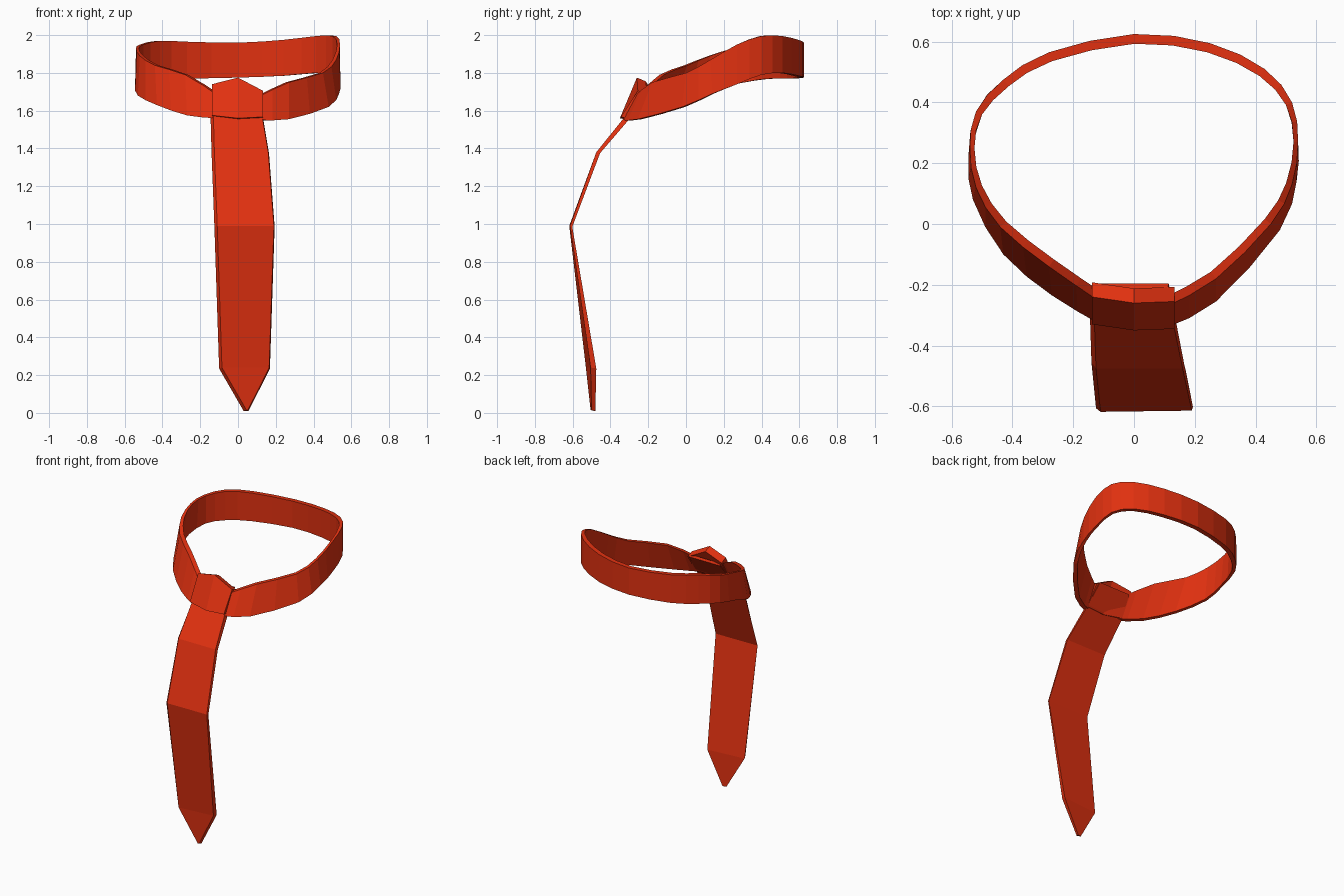
import bpy
import bmesh
from mathutils import Vector

cube = bpy.data.objects.get("Cube")
if cube:
    bpy.data.objects.remove(cube, do_unlink=True)

# Single cloth colour
red = bpy.data.materials.new("red cloth")
red.use_nodes = True
colour = (0.75, 0.03, 0.005, 1)
red.diffuse_color = colour
red.node_tree.nodes["Principled BSDF"].inputs["Base Color"].default_value = colour


def loft(name, rings):
    """Skin a row of four-cornered rings and cap both ends."""
    bm = bmesh.new()
    rows = [[bm.verts.new(point) for point in ring] for ring in rings]
    for a, b in zip(rows, rows[1:]):
        for i in range(len(a)):
            j = (i + 1) % len(a)
            bm.faces.new((a[i], a[j], b[j], b[i]))
    bm.faces.new(rows[0])
    bm.faces.new(rows[-1])
    bmesh.ops.recalc_face_normals(bm, faces=bm.faces)
    mesh = bpy.data.meshes.new(name)
    bm.to_mesh(mesh)
    bm.free()
    mesh.materials.append(red)
    obj = bpy.data.objects.new(name, mesh)
    bpy.context.collection.objects.link(obj)
    return obj


def smooth_path(points):
    """Add one curved midpoint to every span of the path."""
    result = []
    last = len(points) - 1
    for i in range(last):
        before, a = points[max(i - 1, 0)], points[i]
        b, after = points[i + 1], points[min(i + 2, last)]
        result += [a, (a + b) * 0.5625 - (before + after) * 0.0625]
    return result + [points[last]]


# Collar band: outer upper and lower edges, from the right of the knot around the neck
upper_edge = [
    (-.12, -.25, 1.69), (-.28, -.14, 1.79), (-.44, -.01, 1.84), (-.52, .12, 1.89),
    (-.54, .25, 1.93), (-.52, .37, 1.95), (-.43, .475, 1.97), (-.28, .565, 1.965),
    (0, .625, 1.96), (.25, .595, 1.975), (.43, .51, 1.995), (.52, .4, 1.995),
    (.54, .27, 1.95), (.52, .13, 1.87), (.45, 0, 1.8), (.27, -.18, 1.75),
    (.12, -.265, 1.68)]
lower_edge = [
    (-.12, -.325, 1.56), (-.27, -.235, 1.575), (-.43, -.1, 1.63), (-.53, .08, 1.68),
    (-.545, .22, 1.73), (-.52, .37, 1.76), (-.43, .475, 1.77), (-.28, .565, 1.77),
    (0, .625, 1.775), (.25, .595, 1.785), (.43, .51, 1.8), (.52, .4, 1.79),
    (.54, .27, 1.74), (.535, .14, 1.69), (.48, -.02, 1.62), (.27, -.255, 1.555),
    (.12, -.335, 1.55)]
upper = smooth_path([Vector(p) for p in upper_edge])
lower = smooth_path([Vector(p) for p in lower_edge])

band_rings = []
for i, (top, bottom) in enumerate(zip(upper, lower)):
    along = upper[min(i + 1, len(upper) - 1)] - upper[max(i - 1, 0)]
    inward = Vector((along.y, -along.x, 0)).normalized()
    inward *= 0.015 + 0.017 * abs(inward.y)
    band_rings.append([top, bottom, bottom + inward, top + inward])
loft("collar_band", band_rings)

# Knot: leaning block with a peaked top, lofted from side to side
knot_rings = []
for x, front_y, low, high in ((-.138, -.33, 1.575, 1.74),
                              (0, -.35, 1.56, 1.775),
                              (.133, -.345, 1.567, 1.705)):
    knot_rings.append([
        (x, front_y, low),
        (x, front_y + 0.09, high),
        (x, front_y + 0.138, high - 0.02),
        (x, front_y + 0.05, low - 0.01)])
loft("knot", knot_rings)

# Blade: tapered hanging strip, slightly twisted, ending in a point
blade_rings = []
for z, y, left, right, depth, twist in (
        (1.7, -.22, -.11, .11, .025, 0),
        (1.56, -.33, -.13, .13, .03, 0),
        (1.38, -.475, -.125, .16, .02, 0),
        (.99, -.618, -.11, .19, .012, .004),
        (.24, -.53, -.085, .165, .03, .025),
        (.015, -.505, .045, .052, .02, .005)):
    blade_rings.append([
        (left, y, z),
        (right, y + twist, z),
        (right + 0.004, y + twist + depth, z - 0.005),
        (left - 0.015, y + depth, z - 0.005)])
loft("hanging_blade", blade_rings)
